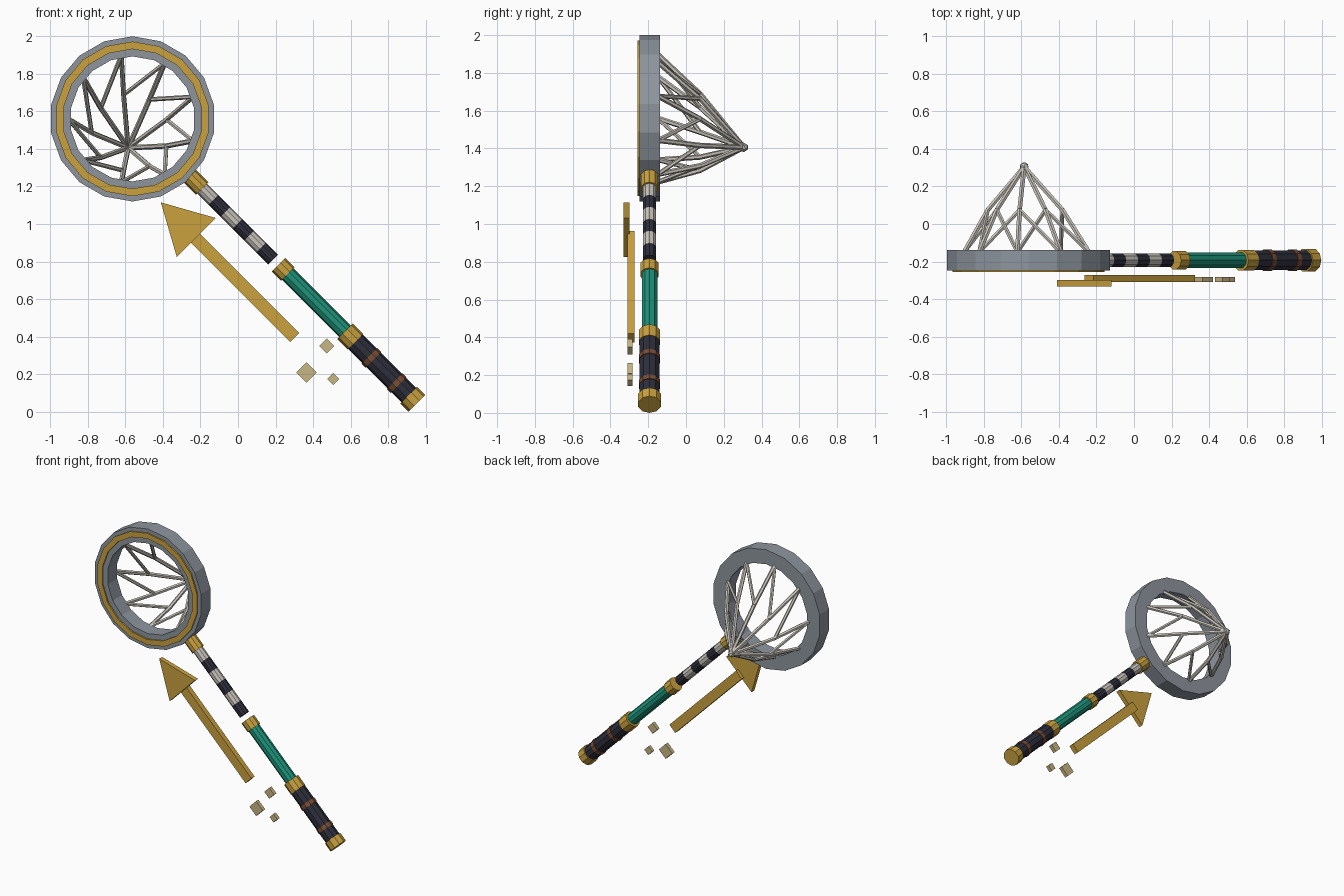
import bpy, bmesh, math
from mathutils import Vector

if "Cube" in bpy.data.objects:
    bpy.data.objects.remove(bpy.data.objects["Cube"])


def srgb(r, g, b):
    return [((c / 255 + 0.055) / 1.055) ** 2.4 if c > 10 else c / 3294 for c in (r, g, b)] + [1]


def material(name, *rgb):
    m = bpy.data.materials.new(name)
    m.diffuse_color = srgb(*rgb)
    m.use_nodes = True
    m.node_tree.nodes["Principled BSDF"].inputs["Base Color"].default_value = m.diffuse_color
    return m


GOLD = material("gold", 202, 161, 62)
GREY = material("steel grey", 142, 149, 158)
BONE = material("pale bone", 200, 195, 186)
NAVY = material("dark navy", 46, 46, 60)
TEAL = material("teal", 30, 146, 122)
BROWN = material("brown", 122, 78, 52)
SAND = material("pale gold", 201, 183, 132)


def finish(name, bm, mat):
    bmesh.ops.recalc_face_normals(bm, faces=bm.faces)
    me = bpy.data.meshes.new(name)
    bm.to_mesh(me)
    bm.free()
    me.materials.append(mat)
    ob = bpy.data.objects.new(name, me)
    bpy.context.collection.objects.link(ob)
    return ob


def add_rod(bm, a, b, r, sides):
    v = b - a
    m = v.to_track_quat('Z', 'Y').to_matrix().to_4x4()
    m.translation = (a + b) / 2
    bmesh.ops.create_cone(bm, cap_ends=True, segments=sides, radius1=r, radius2=r,
                          depth=v.length, matrix=m)


def ring(name, r_in, r_out, y0, y1, mat, sides=18):
    bm = bmesh.new()
    loops = []
    for k in range(sides):
        a = math.pi / 2 + k * math.tau / sides
        loops.append([bm.verts.new((CX + r * math.cos(a), y, CZ + r * math.sin(a)))
                      for r, y in ((r_in, y0), (r_out, y0), (r_out, y1), (r_in, y1))])
    for k in range(sides):
        p, q = loops[k], loops[(k + 1) % sides]
        for j in range(4):
            bm.faces.new((p[j], p[(j + 1) % 4], q[(j + 1) % 4], q[j]))
    return finish(name, bm, mat)


def plate(name, outline, y0, y1, mat):
    """Flat outline in the x-z plane given thickness along y."""
    bm = bmesh.new()
    f = bm.faces.new([bm.verts.new((x, y0, z)) for x, z in outline])
    ext = bmesh.ops.extrude_face_region(bm, geom=[f])
    for v in ext["geom"]:
        if isinstance(v, bmesh.types.BMVert):
            v.co.y = y1
    return finish(name, bm, mat)


# Hoop with gold trim on its front
CX, CZ, HY = -0.562, 1.56, -0.193
ring("hoop", 0.333, 0.44, -0.247, -0.138, GREY)
ring("hoop_trim", 0.372, 0.412, -0.257, -0.24, GOLD)

# Net: nine bent spokes, each with a branch to the next rim point
apex = Vector((-0.585, 0.305, 1.406))
rim, mid = [], []
for k in range(9):
    a = math.radians(20 + 40 * k)
    c, s = math.cos(a), math.sin(a)
    rim.append(Vector((CX + 0.343 * c, -0.15, CZ + 0.343 * s)))
    mid.append(Vector((-0.574 + 0.205 * c, 0.075, 1.486 + 0.205 * s)))
bm = bmesh.new()
for k in range(9):
    add_rod(bm, rim[k], mid[k], 0.014, 6)
    add_rod(bm, mid[k], apex, 0.014, 6)
    add_rod(bm, mid[k], rim[k - 1], 0.012, 6)
finish("net", bm, BONE)
bm = bmesh.new()
bmesh.ops.create_icosphere(bm, subdivisions=1, radius=0.026)
bmesh.ops.translate(bm, verts=bm.verts, vec=apex)
finish("net_knot", bm, BONE)


# Handle: pieces along the diagonal axis, measured from the hoop centre
def handle(name, d0, d1, r, mat):
    axis = Vector((1, 0, -1)).normalized()
    o = Vector((CX, HY, CZ))
    bm = bmesh.new()
    add_rod(bm, o + axis * d0, o + axis * d1, r, 10)
    finish(name, bm, mat)


handle("hoop_collar", 0.43, 0.525, 0.047, GOLD)
edges = [0.52 + 0.09 * i for i in range(7)]
for i in range(6):
    handle(f"shaft_stripe_{i + 1}", edges[i], edges[i + 1], 0.037, NAVY if i % 2 else BONE)
handle("upper_collar", 1.10, 1.17, 0.051, GOLD)
handle("teal_shaft", 1.16, 1.61, 0.043, TEAL)
handle("lower_collar", 1.60, 1.68, 0.058, GOLD)
handle("grip", 1.67, 2.09, 0.055, NAVY)
for i, d in enumerate((1.80, 1.99)):
    handle(f"grip_band_{i + 1}", d - 0.015, d + 0.015, 0.059, BROWN)
handle("pommel", 2.08, 2.143, 0.063, GOLD)

# Arrow floating in front of the handle
plate("arrow_head", [(-0.411, 1.115), (-0.119, 1.032), (-0.326, 0.824)], -0.332, -0.298, GOLD)
plate("arrow_shaft", [(0.326, 0.42), (0.279, 0.372), (-0.264, 0.915), (-0.217, 0.963)],
      -0.31, -0.272, GOLD)

# Small diamond chips behind the arrow
for i, (x, z, h) in enumerate(((0.365, 0.208, 0.055), (0.472, 0.35, 0.04), (0.507, 0.175, 0.032))):
    plate(f"chip_{i + 1}", [(x - h, z), (x, z - h), (x + h, z), (x, z + h)], -0.31, -0.283, SAND)
